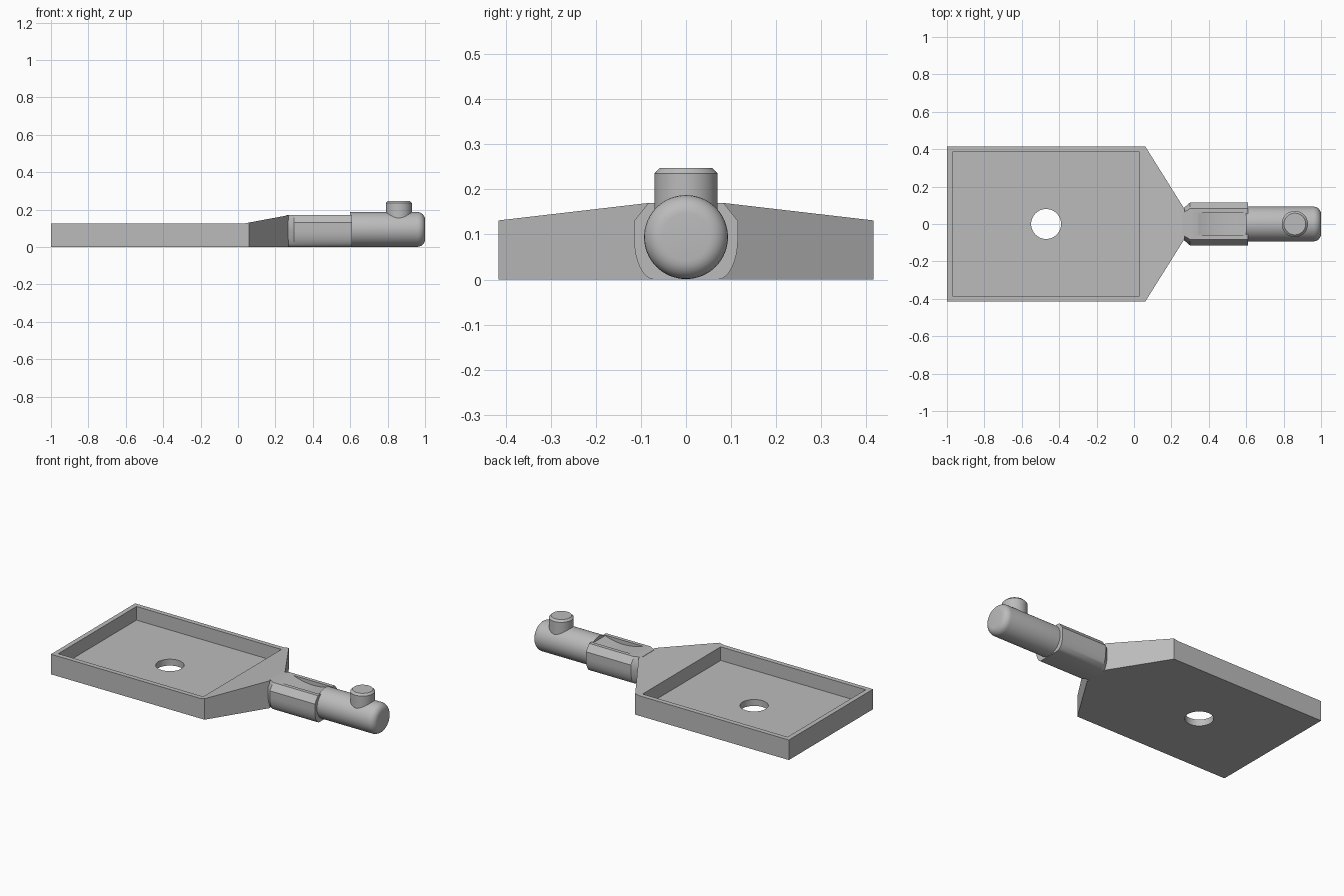
import bpy, bmesh, math

cube = bpy.data.objects.get("Cube")
if cube:
    bpy.data.objects.remove(cube, do_unlink=True)

GREY = (0.5, 0.5, 0.5, 1)
grey = bpy.data.materials.new("plain grey")
grey.use_nodes = True
grey.diffuse_color = GREY
grey.node_tree.nodes["Principled BSDF"].inputs["Base Color"].default_value = GREY


def finish(name, bm):
    bmesh.ops.recalc_face_normals(bm, faces=bm.faces)
    mesh = bpy.data.meshes.new(name)
    bm.to_mesh(mesh)
    bm.free()
    obj = bpy.data.objects.new(name, mesh)
    bpy.context.collection.objects.link(obj)
    mesh.materials.append(grey)
    return obj


def loft(name, sections):
    """Skin (x, half outline) sections, each outline mirrored in y."""
    bm = bmesh.new()
    rings = []
    for x, half in sections:
        outline = half + [(-y, z) for y, z in reversed(half)]
        rings.append([bm.verts.new((x, y, z)) for y, z in outline])
    n = len(rings[0])
    for a, b in zip(rings, rings[1:]):
        for i in range(n):
            j = (i + 1) % n
            bm.faces.new((a[i], a[j], b[j], b[i]))
    bm.faces.new(rings[0])
    bm.faces.new(rings[-1])
    return finish(name, bm)


def cylinder(name, centre, radius, depth, rotation=(0, 0, 0), segments=64):
    bpy.ops.mesh.primitive_cylinder_add(vertices=segments, radius=radius, depth=depth,
                                        location=centre, rotation=rotation)
    obj = bpy.context.object
    obj.name = name
    obj.data.materials.append(grey)
    return obj


def activate(obj):
    bpy.ops.object.select_all(action="DESELECT")
    obj.select_set(True)
    bpy.context.view_layer.objects.active = obj


def cut(obj, cutter):
    mod = obj.modifiers.new("cut", "BOOLEAN")
    mod.operation = "DIFFERENCE"
    mod.solver = "EXACT"
    mod.object = cutter
    activate(obj)
    bpy.ops.object.modifier_apply(modifier=mod.name)
    bpy.data.objects.remove(cutter, do_unlink=True)


def smooth(obj):
    activate(obj)
    bpy.ops.object.shade_smooth_by_angle(angle=math.radians(30))


def round_end(obj, axis, width, segments):
    """Bevel only the rim at the positive end of the local axis."""
    bm = bmesh.new()
    bm.from_mesh(obj.data)
    rim = [e for e in bm.edges if all(v.co[axis] > 0 for v in e.verts)]
    bmesh.ops.bevel(bm, geom=rim, offset=width, segments=segments,
                    profile=0.5, affect="EDGES")
    bm.to_mesh(obj.data)
    bm.free()


# Tray with tapering neck
tray = loft("tray_and_neck", [(x, [(w, 0), (w, h)]) for x, w, h in (
    (-1, 0.415, 0.125), (0.03, 0.415, 0.125), (0.06, 0.415, 0.131), (0.27, 0.08, 0.17))])
cut(tray, loft("recess_cutter", [(x, [(0.385, 0.04), (0.385, 0.3)]) for x in (-0.97, 0.03)]))
cut(tray, cylinder("hole_cutter", (-0.47, 0, 0), 0.08, 0.4))
smooth(tray)

# Socket with rounded underside, chamfered shoulders and a shallow dip on top
arc = [(0.07 + 0.045 * math.sin(t), 0.09 - 0.09 * math.cos(t))
       for t in (i * math.pi / 16 for i in range(9))]
half = arc + [(0.115, 0.13), (0.083, 0.17)]
narrow = [(y * 0.7, z) for y, z in half]
socket = loft("socket", [(0.26, narrow), (0.30, half), (0.61, half)])
cut(socket, cylinder("dip_cutter", (0.475, 0, 0.522), 0.377, 0.12,
                     (math.pi / 2, 0, 0), 128))
smooth(socket)

# Round shaft with softened tip
shaft = cylinder("shaft", (0.8, 0, 0.094), 0.093, 0.4, (0, math.pi / 2, 0))
round_end(shaft, 2, 0.04, 6)
smooth(shaft)

# Knob standing on the shaft
knob = cylinder("knob", (0.86, 0, 0.187), 0.07, 0.12)
round_end(knob, 2, 0.012, 1)
smooth(knob)
